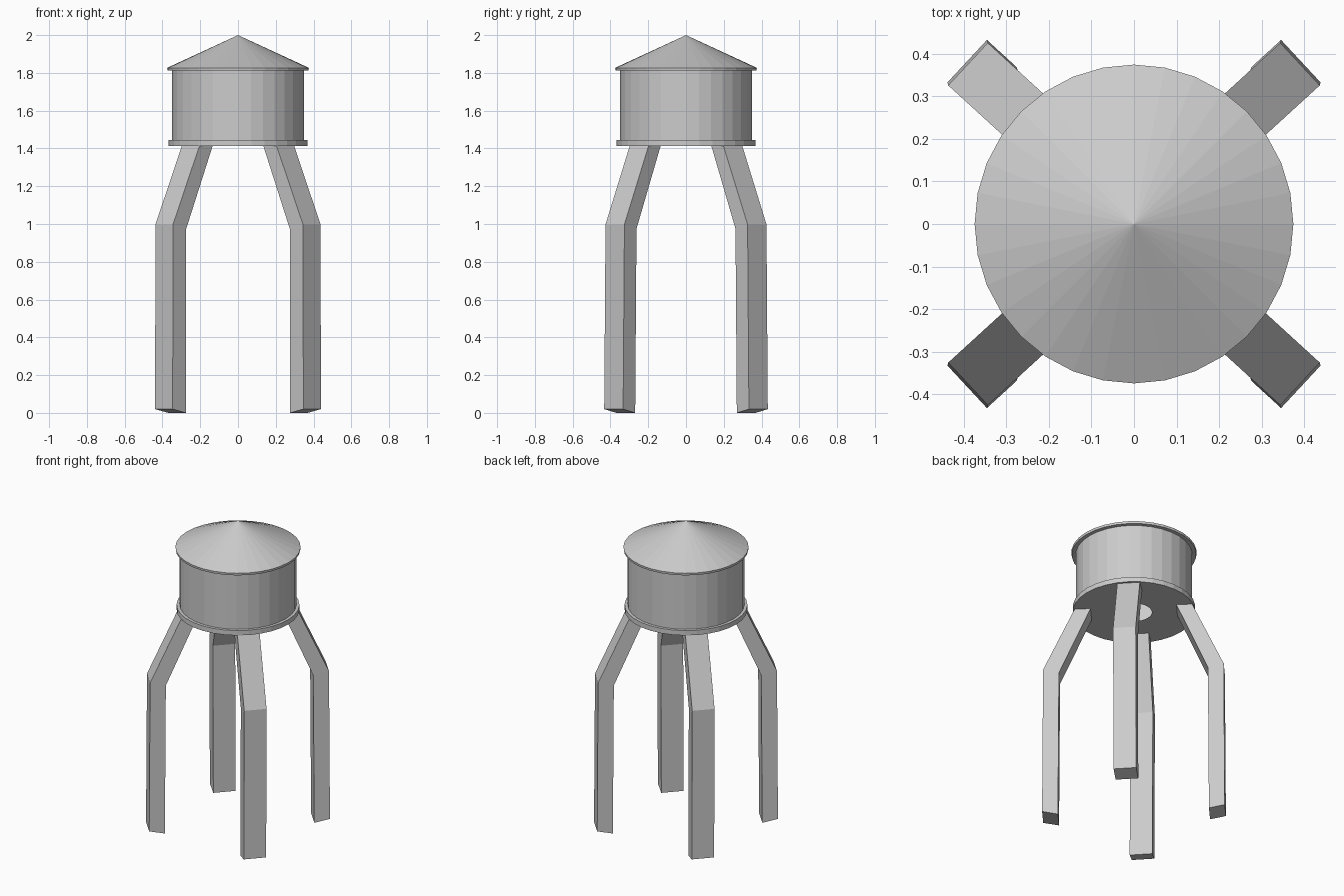
import bpy, bmesh
from math import cos, sin, tau

if "Cube" in bpy.data.objects:
    bpy.data.objects.remove(bpy.data.objects["Cube"])

SIDES = 32


def finish(name, bm):
    bmesh.ops.recalc_face_normals(bm, faces=bm.faces)
    mesh = bpy.data.meshes.new(name)
    bm.to_mesh(mesh)
    bm.free()
    obj = bpy.data.objects.new(name, mesh)
    bpy.context.collection.objects.link(obj)
    return obj


def lathe(name, profile):
    """Spin a list of (radius, height) points around z with flat facets."""
    bm = bmesh.new()
    rings = []
    for r, z in profile:
        if r == 0:
            rings.append([bm.verts.new((0, 0, z))] * SIDES)
        else:
            rings.append([bm.verts.new((r * cos(tau * i / SIDES), r * sin(tau * i / SIDES), z))
                          for i in range(SIDES)])
    for a, b in zip(rings, rings[1:]):
        for i in range(SIDES):
            j = (i + 1) % SIDES
            corners = list(dict.fromkeys((a[i], a[j], b[j], b[i])))
            bm.faces.new(corners)
    return finish(name, bm)


# Tank: hollow drum, floor with a round outlet opening and a lip at its foot
lathe("tank", [(0.107, 1.413), (0.368, 1.413), (0.368, 1.445),
               (0.349, 1.445), (0.349, 1.815)])

# Conical roof with a thin overhanging edge
lathe("roof", [(0.349, 1.812), (0.373, 1.812), (0.375, 1.827), (0, 2.0)])

# Leg cross-section: two outer corners, then two inner corners
SECTION = [(0.344, 0.426), (0.437, 0.326), (0.367, 0.262), (0.274, 0.362)]
# (x shift, y shift, outer height, inner height) at foot, knee and top
STATIONS = [(0.002, 0.007, 0.02, 0.0),
            (0.0, 0.0, 0.998, 0.975),
            (-0.140, -0.128, 1.414, 1.414)]

# Bent leg, mirrored to all four corners
bm = bmesh.new()
rings = [[bm.verts.new((x + dx, y + dy, z_out if i < 2 else z_in))
          for i, (x, y) in enumerate(SECTION)]
         for dx, dy, z_out, z_in in STATIONS]
for a, b in zip(rings, rings[1:]):
    for i in range(4):
        j = (i + 1) % 4
        bm.faces.new((a[i], a[j], b[j], b[i]))
bm.faces.new(rings[0])
bm.faces.new(rings[-1])
legs = finish("legs", bm)
mirror = legs.modifiers.new("four_corners", 'MIRROR')
mirror.use_axis = (True, True, False)
mirror.use_mirror_merge = False
